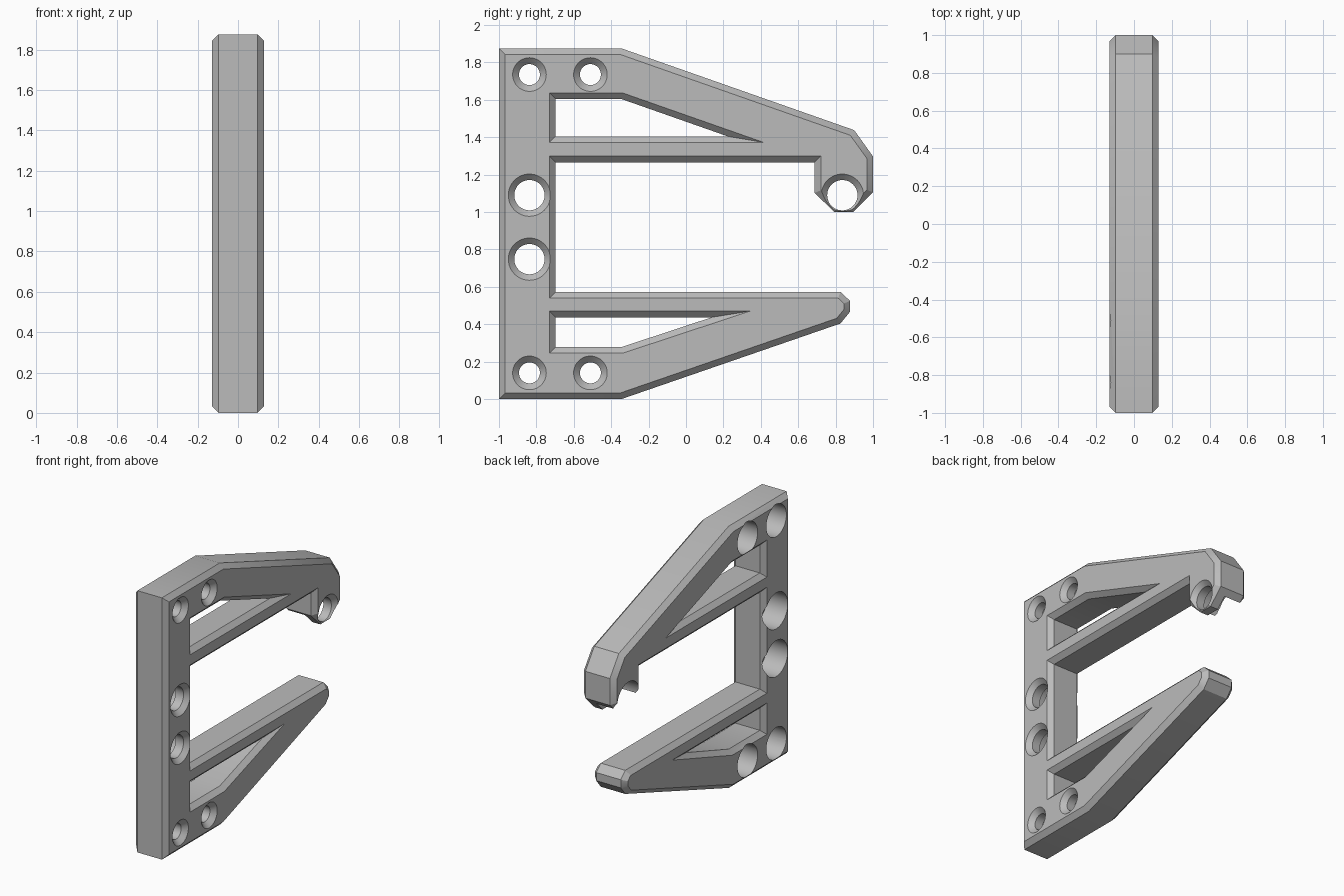
import bpy, bmesh, math
from mathutils import Vector

HALF = 0.13      # half thickness along x
CHAMFER = 0.033
BORE_DEPTH = 0.165

if "Cube" in bpy.data.objects:
    bpy.data.objects.remove(bpy.data.objects["Cube"], do_unlink=True)

grey = bpy.data.materials.new("plain grey")
grey.use_nodes = True
grey.diffuse_color = (0.5, 0.5, 0.5, 1)
grey.node_tree.nodes["Principled BSDF"].inputs["Base Color"].default_value = (0.5, 0.5, 0.5, 1)

# Side profiles as (y, z): all run counter-clockwise, windows run clockwise
outline = [(-1, 0), (-0.345, 0), (0.826, 0.404), (0.877, 0.467), (0.877, 0.525),
           (0.826, 0.573), (-0.697, 0.573), (-0.697, 1.266), (0.688, 1.266),
           (0.688, 1.102), (0.793, 1), (0.895, 1), (1, 1.105), (1, 1.297),
           (0.899, 1.438), (-0.345, 1.875), (-1, 1.875)]
upper_window = [(-0.697, 1.405), (-0.697, 1.604), (-0.345, 1.604), (0.222, 1.405)]
lower_window = [(-0.697, 0.278), (-0.697, 0.437), (0.137, 0.437), (-0.345, 0.278)]


def inset(loop, d):
    """Mitred offset of a closed loop towards the solid on its left."""
    pts = [Vector(p) for p in loop]
    out = []
    for i, p in enumerate(pts):
        a = (p - pts[i - 1]).normalized()
        b = (pts[(i + 1) % len(pts)] - p).normalized()
        na, nb = Vector((-a.y, a.x)), Vector((-b.y, b.x))
        out.append(p + (na + nb) * (d / (1 + na.dot(nb))))
    return out


def make_object(name, bm):
    bmesh.ops.recalc_face_normals(bm, faces=bm.faces[:])
    me = bpy.data.meshes.new(name)
    bm.to_mesh(me)
    bm.free()
    me.materials.append(grey)
    ob = bpy.data.objects.new(name, me)
    bpy.context.collection.objects.link(ob)
    return ob


def bridge(bm, a, b):
    for i in range(len(a)):
        j = (i + 1) % len(a)
        bm.faces.new((a[i], a[j], b[j], b[i]))


# Chamfered bracket plate with two triangular windows
bm = bmesh.new()
rims = {-1: [], 1: []}
for loop in (outline, upper_window, lower_window):
    rings = []
    for x, d in ((-HALF, CHAMFER), (CHAMFER - HALF, 0), (HALF - CHAMFER, 0), (HALF, CHAMFER)):
        rings.append([bm.verts.new((x, p[0], p[1])) for p in inset(loop, d)])
    for a, b in zip(rings, rings[1:]):
        bridge(bm, a, b)
    for side, ring in ((-1, rings[0]), (1, rings[-1])):
        rims[side] += [bm.edges.get((v, ring[i - 1])) for i, v in enumerate(ring)]
for side in rims:
    bmesh.ops.triangle_fill(bm, edges=rims[side], use_beauty=True, normal=(side, 0, 0))
bracket = make_object("bracket", bm)


def add_hole(bm, y, z, hole, sink, bore, sides=48):
    """Stepped hole: wide bore on one side, countersink on the other."""
    over = 0.05
    step = BORE_DEPTH - HALF
    profile = [(-HALF - over, bore), (step, bore), (step, hole),
               (HALF - (sink - hole), hole), (HALF, sink), (HALF + over, sink + over)]
    rings = []
    for x, r in profile:
        rings.append([bm.verts.new((x, y + r * math.cos(t), z + r * math.sin(t)))
                      for t in (math.tau * k / sides for k in range(sides))])
    for a, b in zip(rings, rings[1:]):
        bridge(bm, a, b)
    bm.faces.new(rings[0])
    bm.faces.new(rings[-1])


# Screw holes in the corners, larger holes in the column and hook
bm = bmesh.new()
for z in (0.14, 1.735):
    for y in (-0.837, -0.511):
        add_hole(bm, y, z, 0.056, 0.09, 0.114)
for y, z in ((-0.837, 0.748), (-0.837, 1.09), (0.836, 1.09)):
    add_hole(bm, y, z, 0.081, 0.113, 0.129)
cutter = make_object("hole_cutter", bm)
cutter.hide_render = True

mod = bracket.modifiers.new("holes", 'BOOLEAN')
mod.operation = 'DIFFERENCE'
mod.solver = 'EXACT'
mod.object = cutter
bpy.ops.object.select_all(action='DESELECT')
bpy.context.view_layer.objects.active = bracket
bracket.select_set(True)
bpy.ops.object.modifier_apply(modifier=mod.name)
bpy.data.objects.remove(cutter, do_unlink=True)
bpy.ops.object.shade_smooth_by_angle(angle=math.radians(30))
